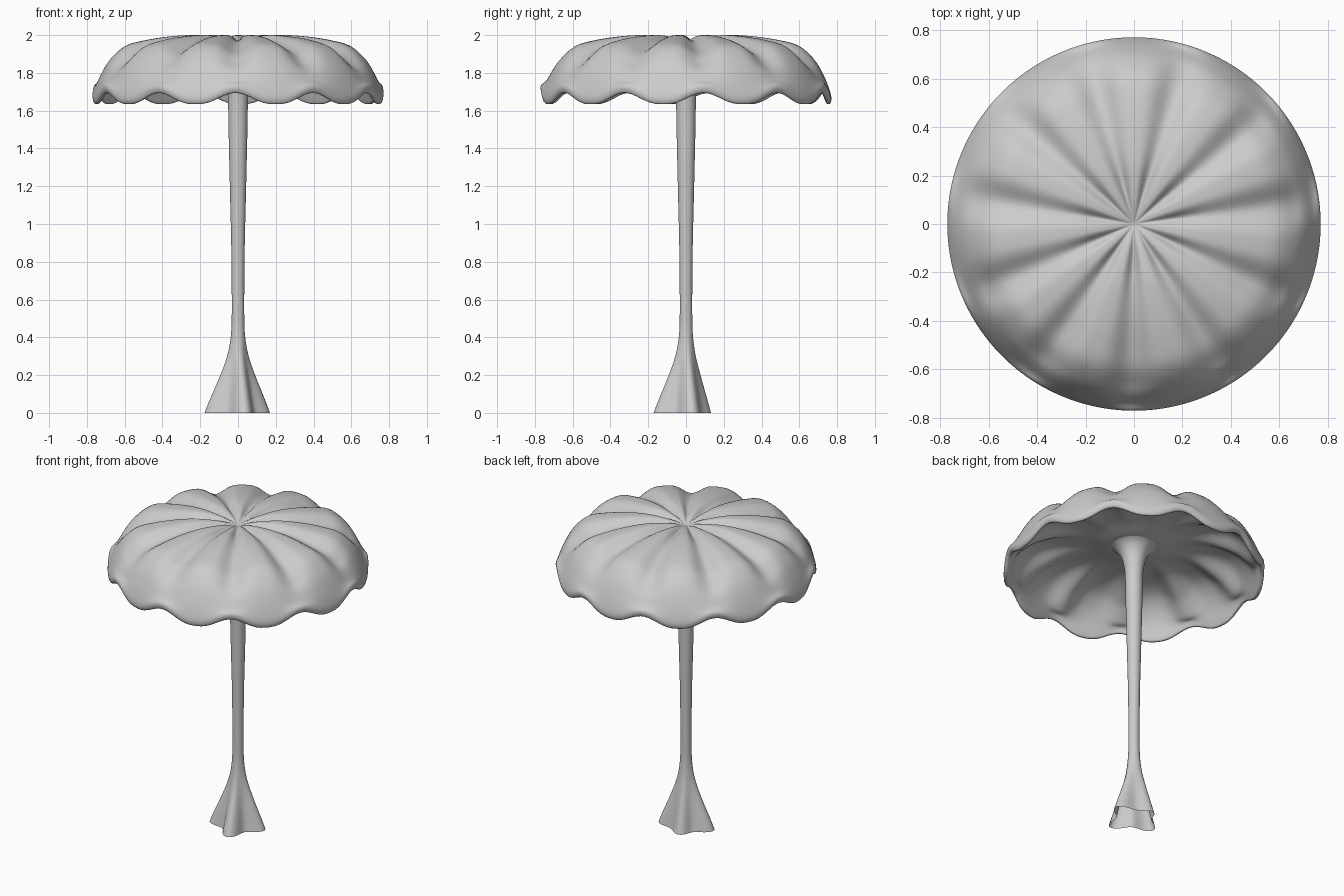
import bpy, bmesh, math
from mathutils import Vector
from mathutils.geometry import interpolate_bezier

if "Cube" in bpy.data.objects:
    bpy.data.objects.remove(bpy.data.objects["Cube"])

LOBES = 11
SEGS = 176
NOTCH = math.radians(-91)

grey = bpy.data.materials.new("matte_grey")
grey.use_nodes = True
colour = (0.6, 0.6, 0.6, 1)
grey.diffuse_color = colour
grey.node_tree.nodes["Principled BSDF"].inputs["Base Color"].default_value = colour


def smooth_path(points, steps=4):
    """Smooth curve through (radius, height) points."""
    p = [Vector((r, z, 0)) for r, z in points]
    p = [p[0]] + p + [p[-1]]
    path = []
    for a, b, c, d in zip(p, p[1:], p[2:], p[3:]):
        path += interpolate_bezier(b, b + (c - a) / 6, c - (d - b) / 6, c, steps + 1)[:-1]
    return [(v.x, v.y) for v in path + [p[-1]]]


def lathe(name, profile, warp, segs):
    """Spin a profile about z, with warp(r, z, angle) reshaping each point."""
    bm = bmesh.new()
    rings = []
    for r, z in profile:
        ring = []
        for s in range(segs):
            a = math.tau * s / segs
            rr, zz = warp(r, z, a)
            ring.append(bm.verts.new((rr * math.cos(a), rr * math.sin(a), zz)))
        rings.append(ring)
    for low, high in zip(rings, rings[1:]):
        for s in range(segs):
            t = (s + 1) % segs
            bm.faces.new((low[s], low[t], high[t], high[s]))
    bmesh.ops.remove_doubles(bm, verts=bm.verts, dist=1e-5)
    bmesh.ops.recalc_face_normals(bm, faces=bm.faces)
    mesh = bpy.data.meshes.new(name)
    bm.to_mesh(mesh)
    bm.free()
    mesh.materials.append(grey)
    for f in mesh.polygons:
        f.use_smooth = True
    obj = bpy.data.objects.new(name, mesh)
    bpy.context.collection.objects.link(obj)
    return obj


def ramp(x, lo, hi):
    t = min(max((x - lo) / (hi - lo), 0), 1)
    return t * t * (3 - 2 * t)


# Cap: pleated dome with a scalloped rim, the ceiling smooth near the stem
outer = [(0, 1.955), (0.08, 1.98), (0.17, 1.995), (0.26, 2.0), (0.38, 1.991),
         (0.5, 1.972), (0.6, 1.942), (0.68, 1.87), (0.73, 1.785), (0.76, 1.71),
         (0.77, 1.665), (0.763, 1.638), (0.748, 1.636)]
inner = [(0.737, 1.655), (0.705, 1.74), (0.65, 1.815), (0.57, 1.868),
         (0.44, 1.893), (0.28, 1.882), (0.14, 1.852), (0, 1.845)]


def pleat(r, z, a):
    wave = (1 + math.cos(LOBES * (a - NOTCH))) / 2
    depth = 0.03 * ramp(r, 0, 0.2) + 0.025 * ramp(r, 0.3, 0.6)
    groove = depth * wave ** 2 * (1 - ramp(r, 0.64, 0.77))
    scallop = 0.062 * wave ** 1.4 * ramp(-z, -1.78, -1.65) * ramp(r, 0.62, 0.73)
    return r, z - groove + scallop


def cap_warp(r, z, a):
    folded = pleat(r, z, a)[1]
    under = z < 1.91 and (r < 0.6 or z < 1.83 and r < 0.7)
    return r, z + (folded - z) * (ramp(r, 0.2, 0.6) if under else 1)


lathe("cap", smooth_path(outer + inner), cap_warp, SEGS)


# Stem: slender column on an open flared foot with four lobes
ROOTS = [(13, 0.6), (107, 0.32), (192, 0.66), (284, 0.62)]


def foot(r, z, a):
    spread = 1 - ramp(z, 0, 0.48)
    reach = -0.25
    for angle, size in ROOTS:
        turn = math.remainder(a - math.radians(angle), math.tau)
        reach += size * math.exp(-(turn / 0.44) ** 2)
    return r * (1 + spread * reach), z


column = [(0.128, 0), (0.102, 0.1), (0.076, 0.2), (0.05, 0.31), (0.036, 0.42),
          (0.033, 0.55), (0.035, 0.85), (0.042, 1.15), (0.05, 1.5), (0.053, 1.66),
          (0.061, 1.73), (0.077, 1.79), (0.108, 1.835), (0.15, 1.86)]
lathe("stem", smooth_path(column), foot, 64)
